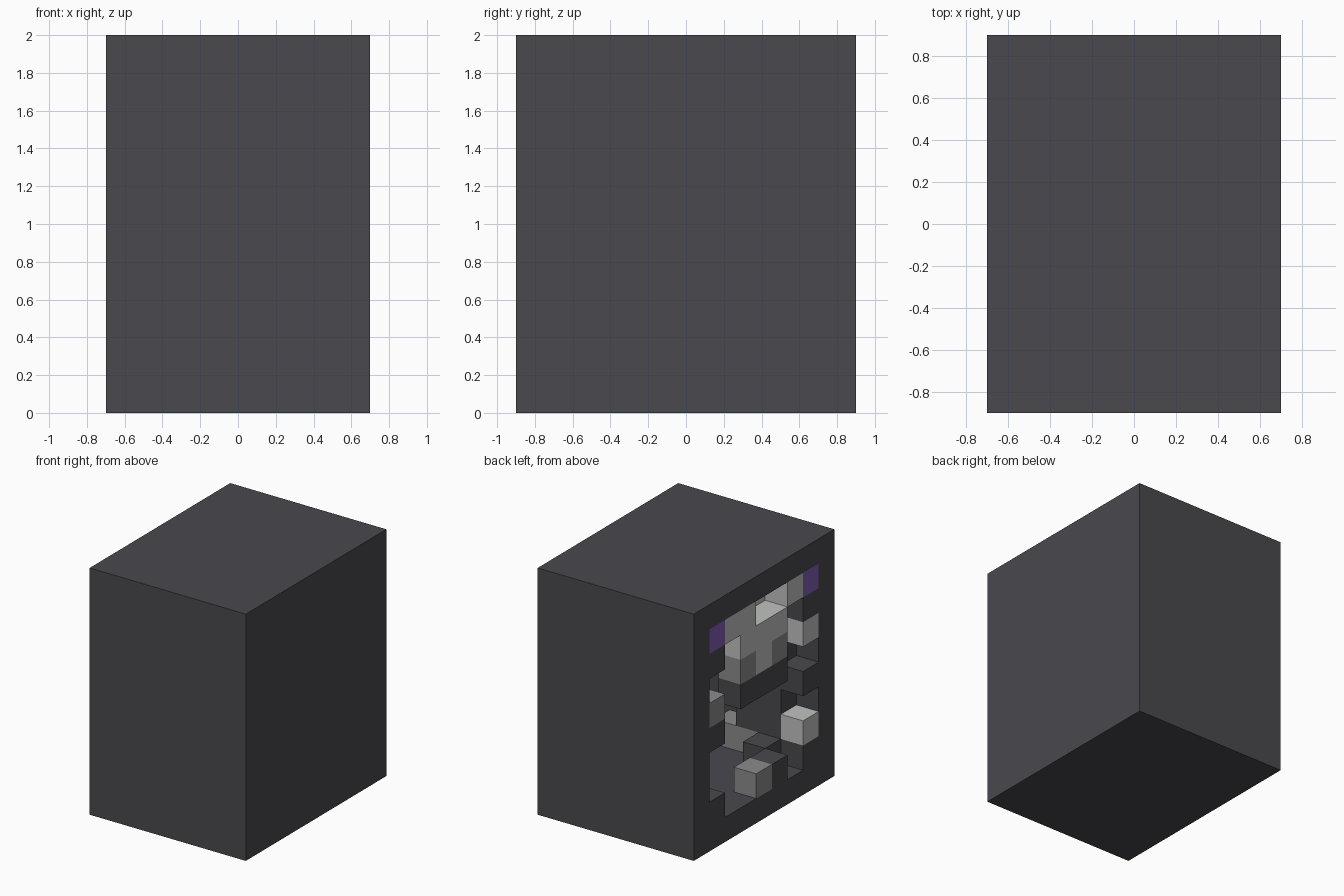
import bpy, bmesh
from mathutils import Vector

cube = bpy.data.objects.get("Cube")
if cube:
    bpy.data.objects.remove(cube, do_unlink=True)

S = 0.2                     # block size
DEPTH, COLS, ROWS = 7, 9, 10


def material(name, rgb):
    m = bpy.data.materials.new(name)
    m.use_nodes = True
    m.diffuse_color = (*rgb, 1)
    m.node_tree.nodes["Principled BSDF"].inputs["Base Color"].default_value = (*rgb, 1)
    return m


parts = {
    "D": ("casing", material("charcoal", (0.067, 0.065, 0.074))),
    "L": ("pale_blocks", material("pale grey", (0.53, 0.54, 0.53))),
    "G": ("grey_blocks", material("mid grey", (0.26, 0.26, 0.26))),
    "P": ("corner_lamps", material("purple", (0.216, 0.107, 0.445))),
}

# Hollow casing: every block on the outside, keyed by (depth, column, row)
blocks = {}
for d in range(DEPTH):
    for c in range(COLS):
        for r in range(ROWS):
            if d in (0, DEPTH - 1) or c in (0, COLS - 1) or r in (0, ROWS - 1):
                blocks[d, c, r] = "D"

# Pierced side panel, top row first
panel = ["PLL..LP",
         "D.LLL.D",
         "..GLG.L",
         "G.DDD..",
         "D.....D",
         ".......",
         "......L",
         "D..GD.D"]
for r, row in enumerate(panel, 1):
    for c, kind in enumerate(row, 1):
        if kind == ".":
            del blocks[0, c, r]
        else:
            blocks[0, c, r] = kind

# Blocks inside the cavity
for d in (1, 2):
    for r in range(4, 8):
        blocks[d, 7, r] = "D"
blocks[1, 6, 8] = "D"
blocks[2, 7, 8] = blocks[3, 7, 8] = "G"
blocks[1, 5, 1] = blocks[1, 4, 1] = "L"


def centre(d, c, r):
    return Vector((S * (d - (DEPTH - 1) / 2),
                   S * ((COLS - 1) / 2 - c),
                   S * (ROWS - r - 0.5)))


def build(kind, name, mat):
    """Join all blocks of one kind, keeping only the exposed faces."""
    bm = bmesh.new()
    for (d, c, r), k in blocks.items():
        if k != kind:
            continue
        mid = centre(d, c, r)
        for axis in range(3):
            for sign in (-1, 1):
                step = [0, 0, 0]
                step[axis] = sign
                if (d + step[0], c - step[1], r - step[2]) in blocks:
                    continue
                n = Vector(step)
                u = Vector((n.y, n.z, n.x))
                v = n.cross(u)
                quad = [bm.verts.new(mid + (n + a * u + b * v) * S / 2)
                        for a, b in ((-1, -1), (1, -1), (1, 1), (-1, 1))]
                bm.faces.new(quad)
    bmesh.ops.remove_doubles(bm, verts=bm.verts[:], dist=0.001)
    bmesh.ops.dissolve_limit(bm, angle_limit=0.02, verts=bm.verts[:], edges=bm.edges[:])
    mesh = bpy.data.meshes.new(name)
    bm.to_mesh(mesh)
    bm.free()
    mesh.materials.append(mat)
    bpy.context.collection.objects.link(bpy.data.objects.new(name, mesh))


for kind, (name, mat) in parts.items():
    build(kind, name, mat)
